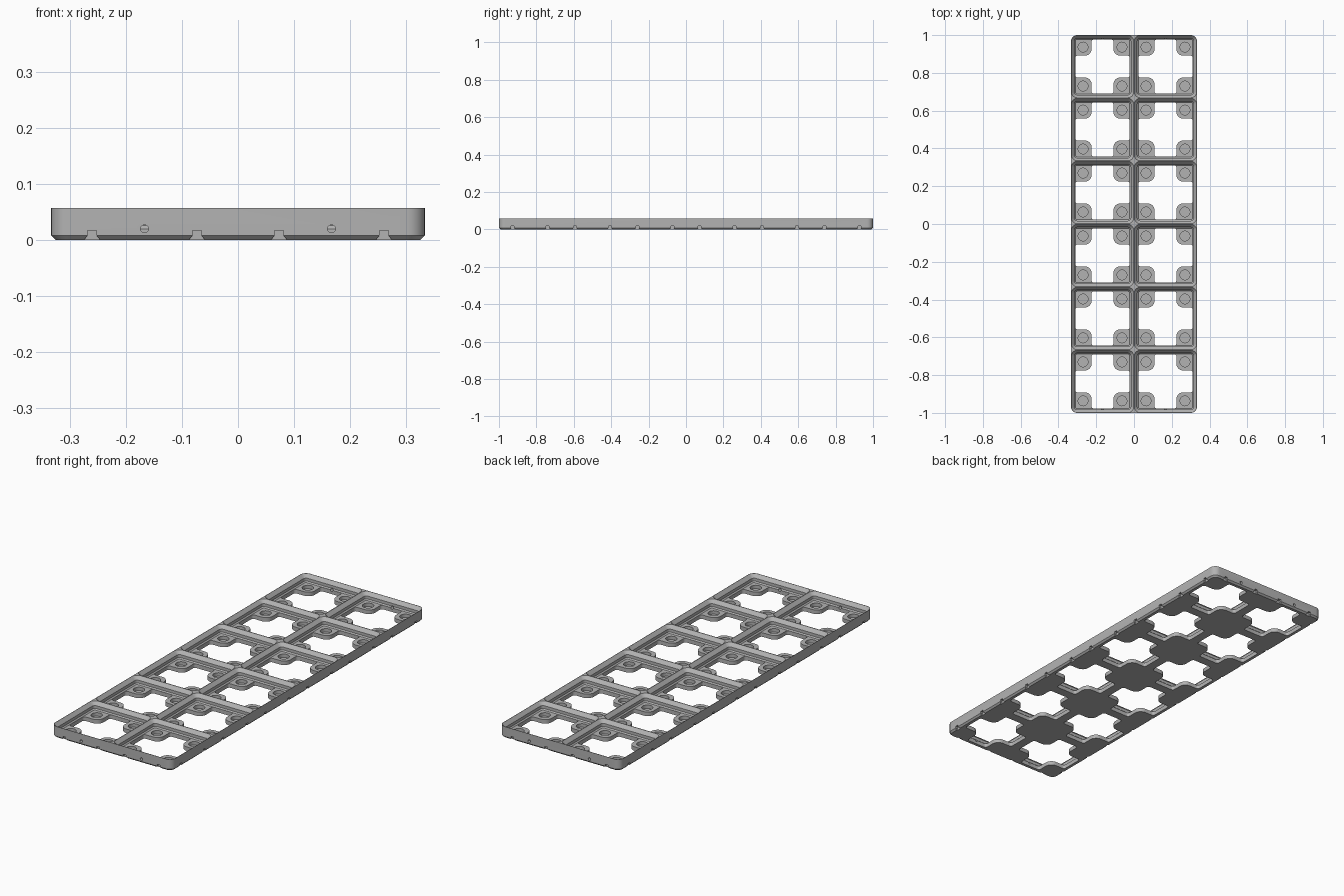
import bpy, bmesh
from math import sin, cos, pi
from mathutils import Vector, Matrix

if "Cube" in bpy.data.objects:
    bpy.data.objects.remove(bpy.data.objects["Cube"])

CELL = 1 / 3
HEIGHT = 0.057
PAD_TOP = 0.02
MAGNET = 0.103          # magnet offset from cell centre
CELLS = [((i - 0.5) * CELL, (j - 2.5) * CELL) for i in range(2) for j in range(6)]


def rounded(corners, radii, steps=6):
    """Round the right-angle corners of a polygon."""
    pts = []
    for k, c in enumerate(corners):
        p = Vector(c)
        u = (Vector(corners[k - 1]) - p).normalized()
        v = (Vector(corners[(k + 1) % len(corners)]) - p).normalized()
        r = radii[k % len(radii)]
        for s in range(steps + 1):
            t = s / steps * pi / 2
            pts.append(p + r * (u + v) - r * (v * cos(t) + u * sin(t)))
    return pts


def rect(hx, hy, r):
    return rounded([(-hx, -hy), (hx, -hy), (hx, hy), (-hx, hy)], [r])


def circle(r, n=32):
    return [Vector((r * cos(2 * pi * k / n), r * sin(2 * pi * k / n))) for k in range(n)]


def loft(bm, rings, matrix=Matrix()):
    """Skin a stack of (outline, height) rings and cap both ends."""
    loops = [[bm.verts.new(matrix @ Vector((p.x, p.y, z))) for p in pts] for pts, z in rings]
    n = len(loops[0])
    for a, b in zip(loops, loops[1:]):
        for k in range(n):
            bm.faces.new((a[k], a[(k + 1) % n], b[(k + 1) % n], b[k]))
    bm.faces.new(loops[0][::-1])
    bm.faces.new(loops[-1])


def make(name, solids):
    bm = bmesh.new()
    for rings, matrix in solids:
        loft(bm, rings, matrix)
    bmesh.ops.recalc_face_normals(bm, faces=bm.faces)
    mesh = bpy.data.meshes.new(name)
    bm.to_mesh(mesh)
    bm.free()
    obj = bpy.data.objects.new(name, mesh)
    bpy.context.collection.objects.link(obj)
    return obj


def at(x, y, z=0):
    return Matrix.Translation((x, y, z))


# Frame block with rounded corners and a bevelled underside
plate = make("grid_baseplate", [([
    (rect(CELL - 0.008, 0.992, 0.024), 0),
    (rect(CELL, 1, 0.032), 0.008),
    (rect(CELL, 1, 0.032), HEIGHT)], Matrix())])

# Stepped pocket of each cell
pocket = [(rect(h, h, r), z) for h, r, z in (
    (0.144, 0.009, PAD_TOP), (0.1496, 0.0147, 0.0255), (0.1496, 0.0147, 0.04),
    (0.165, 0.03, HEIGHT), (0.165, 0.03, HEIGHT + 0.01))]

# Cross-shaped floor opening that leaves four corner pads
a, p = 0.1435, 0.058
quarter = [(a, -p), (a, p), (p, p)]
cross = []
for k in range(4):
    turn = Matrix.Rotation(k * pi / 2, 2)
    cross += [turn @ Vector(c) for c in quarter]
opening = [(rounded(cross, [0.012, 0.012, 0.035]), z) for z in (-0.01, 0.022)]

# Blind magnet recesses in the pads
magnet = [(circle(0.026), z) for z in (0.003, 0.03)]
magnet_spots = [at(x + sx * MAGNET, y + sy * MAGNET)
                for x, y in CELLS for sx in (-1, 1) for sy in (-1, 1)]

# Small clip notches around the lower outer edge, and end-wall pin holes
house = [Vector(c) for c in ((-0.022, -0.009), (0.022, -0.009), (0.008, 0.008),
                             (0.008, 0.017), (-0.008, 0.017), (-0.008, 0.008))]
notch = [(house, z) for z in (-0.012, 0.02)]
hole = [(circle(0.007, 16), z) for z in (-0.04, 0.02)]
notch_spots, hole_spots = [], []
for k in range(4):
    turn = Matrix.Rotation(k * pi / 2, 4, "Z")
    count, reach = (2, 1) if k % 2 == 0 else (6, CELL)
    for i in range(count):
        mid = (i - (count - 1) / 2) * CELL
        upright = Matrix.Rotation(pi / 2, 4, "X")
        for s in (-1, 1):
            notch_spots.append(turn @ at(mid + s * 0.0935, -reach) @ upright)
        if count == 2:
            hole_spots.append(turn @ at(mid, -reach, PAD_TOP) @ upright)

# Carve everything out of the block
cutters = [
    make("pocket_cutter", [(pocket, at(x, y)) for x, y in CELLS]),
    make("opening_cutter", [(opening, at(x, y)) for x, y in CELLS]),
    make("magnet_cutter", [(magnet, m) for m in magnet_spots]),
    make("notch_cutter", [(notch, m) for m in notch_spots]),
    make("hole_cutter", [(hole, m) for m in hole_spots])]
for c in cutters:
    c.hide_render = True
    mod = plate.modifiers.new(c.name, "BOOLEAN")
    mod.operation = "DIFFERENCE"
    mod.solver = "EXACT"
    mod.object = c
bpy.context.view_layer.update()
carved = bpy.data.meshes.new_from_object(
    plate.evaluated_get(bpy.context.evaluated_depsgraph_get()))
plate.modifiers.clear()
plate.data = carved
for c in cutters:
    bpy.data.objects.remove(c)

# Plain grey plastic
grey = bpy.data.materials.new("grey_plastic")
grey.use_nodes = True
colour = (0.45, 0.45, 0.45, 1)
grey.diffuse_color = colour
grey.node_tree.nodes["Principled BSDF"].inputs["Base Color"].default_value = colour
plate.data.materials.clear()
plate.data.materials.append(grey)

bpy.ops.object.select_all(action="DESELECT")
plate.select_set(True)
bpy.context.view_layer.objects.active = plate
bpy.ops.object.shade_smooth_by_angle(angle=pi / 6)
